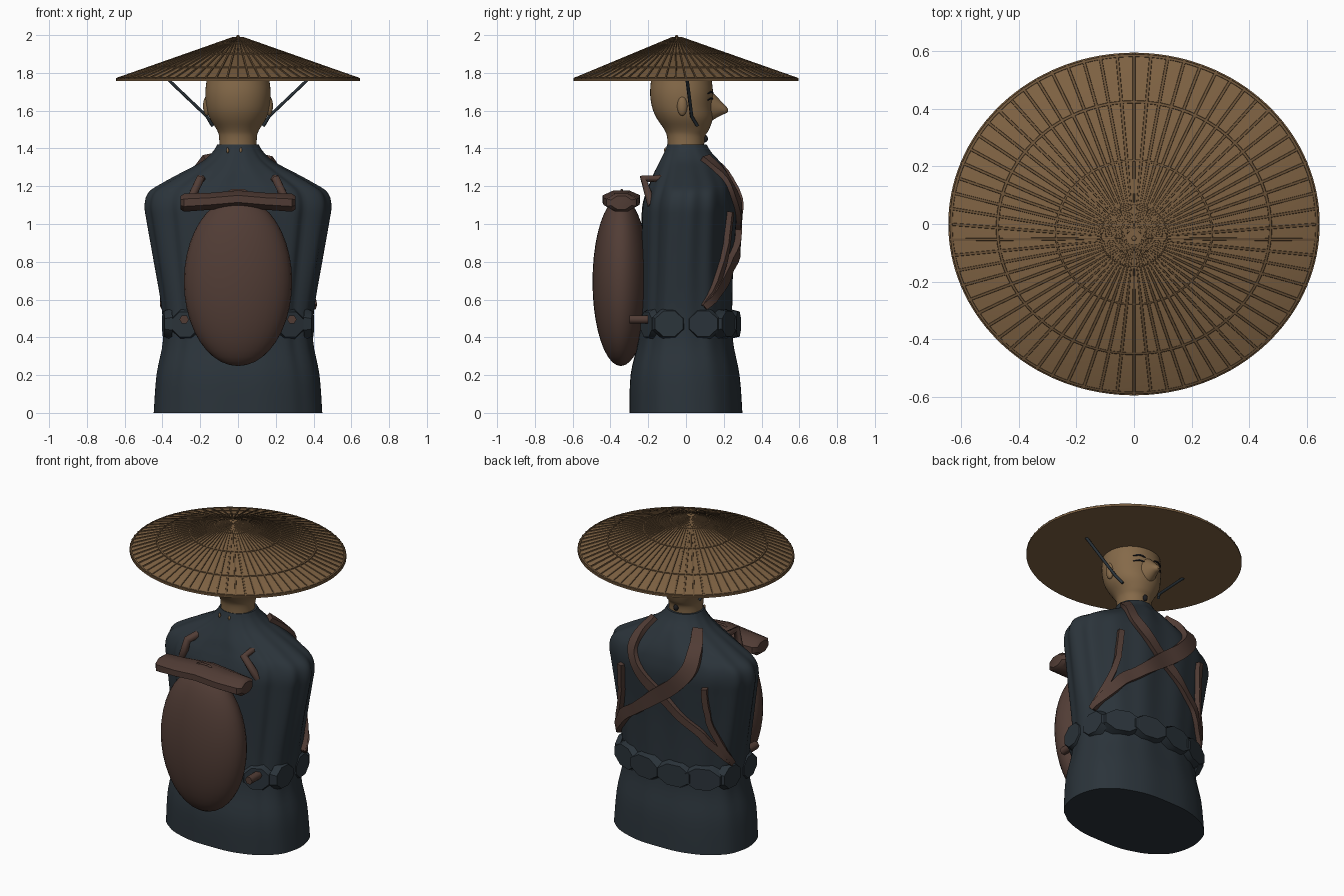
import bpy, bmesh
from math import sin, cos, pi, radians, copysign
from mathutils import Vector, Matrix
from mathutils.bvhtree import BVHTree

cube = bpy.data.objects.get("Cube")
if cube:
    bpy.data.objects.remove(cube)


def material(name, *rgb):
    m = bpy.data.materials.new(name)
    m.use_nodes = True
    m.diffuse_color = (*rgb, 1)
    m.node_tree.nodes["Principled BSDF"].inputs["Base Color"].default_value = (*rgb, 1)
    return m


STRAW = material("straw", .212, .123, .056)
RIB = material("dark straw", .15, .087, .04)
SKIN = material("skin", .235, .143, .067)
ROBE = material("robe blue", .024, .034, .043)
LEATHER = material("leather brown", .083, .046, .036)
INK = material("ink black", .012, .012, .014)


def add(name, bm, *mats):
    bmesh.ops.recalc_face_normals(bm, faces=bm.faces[:])
    me = bpy.data.meshes.new(name)
    bm.to_mesh(me)
    ob = bpy.data.objects.new(name, me)
    bpy.context.collection.objects.link(ob)
    for m in mats:
        me.materials.append(m)
    return ob


def grid(bm, rows, closed=False):
    """Skin a list of point rows; closed joins every row into a loop."""
    vs = [[bm.verts.new(p) for p in r] for r in rows]
    n = len(rows[0])
    for a, b in zip(vs, vs[1:]):
        for i in range(n if closed else n - 1):
            j = (i + 1) % n
            bm.faces.new((a[i], a[j], b[j], b[i]))
    return vs


def solid(name, rows, mat):
    """Closed loops skinned and capped at both ends."""
    bm = bmesh.new()
    vs = grid(bm, rows, True)
    bm.faces.new(vs[0])
    bm.faces.new(vs[-1])
    add(name, bm, mat)
    return BVHTree.FromBMesh(bm)


def spline(keys, steps):
    """Smooth curve through tuples of any length."""
    k = [keys[0], *keys, keys[-1]]
    out = []
    for a, b, c, d in zip(k, k[1:], k[2:], k[3:]):
        for s in range(steps):
            t = s / steps
            out.append([(2*q + (r-p)*t + (2*p-5*q+4*r-w)*t*t + (3*q-p-3*r+w)*t**3) / 2
                        for p, q, r, w in zip(a, b, c, d)])
    return out + [list(keys[-1])]


def loft(name, keys, mat, seg, fold=lambda a, z: 1):
    """Stacked sections: height, half width, back y, front y, squareness."""
    rows = []
    for z, rx, yb, yf, power in spline(keys, 4):
        row = []
        for i in range(seg):
            a = 2 * pi * i / seg
            f = fold(a, z)
            c, s = [copysign(abs(v) ** (2 / power), v) * f for v in (cos(a), sin(a))]
            row.append((rx * c, (yb + yf) / 2 + (yf - yb) / 2 * s, z))
        rows.append(row)
    return solid(name, rows, mat)


def band(name, tree, keys, mat, thick=.02, lift=.006):
    """Flat strap laid along a surface; keys are x, y, z, width."""
    keys = spline(keys, 6)
    pts = [Vector(k[:3]) for k in keys]
    rows = []
    for i, p in enumerate(pts):
        q, n, _, _ = tree.find_nearest(p)
        along = pts[min(i + 1, len(pts) - 1)] - pts[max(i - 1, 0)]
        side = along.cross(n).normalized() * keys[i][3] / 2
        lo, hi = q - n * .004, q + n * (lift + thick)
        rows.append([lo - side, hi - side, hi + side, lo + side])
    solid(name, rows, mat)


def tube(name, pts, radius, mat):
    cu = bpy.data.curves.new(name, "CURVE")
    cu.dimensions = "3D"
    cu.bevel_depth, cu.bevel_resolution, cu.use_fill_caps = radius, 1, True
    sp = cu.splines.new("POLY")
    sp.points.add(len(pts) - 1)
    for v, p in zip(sp.points, pts):
        v.co = (*p, 1)
    cu.materials.append(mat)
    ob = bpy.data.objects.new(name, cu)
    bpy.context.collection.objects.link(ob)


def ball(name, loc, size, mat):
    bm = bmesh.new()
    bmesh.ops.create_uvsphere(bm, u_segments=32, v_segments=20, radius=1,
                              matrix=Matrix.LocRotScale(loc, None, size))
    add(name, bm, mat)


def pouch(name, loc, normal, size):
    """Eight-sided pad tapering outward along the normal."""
    bm = bmesh.new()
    bmesh.ops.create_cone(bm, cap_ends=True, segments=8, radius1=1, radius2=.8, depth=1,
                          matrix=Matrix.LocRotScale(loc, normal.to_track_quat("Z", "Y"), size)
                          @ Matrix.Rotation(pi / 8, 4, "Z"))
    add(name, bm, ROBE)


# Robe with soft vertical folds and a crease behind each sleeve
def folds(a, z):
    fade = min(1, max(.2, z / .8)) * min(1, (1.45 - z) * 5)
    crease = sum(max(0, 1 - abs(a - pi * k) / .13) for k in (1.24, 1.76))
    return 1 + fade * (.014 * cos(14 * a) + .014 * cos(9 * a + 1) * sin(a) - .035 * crease)


robe_tree = loft("robe", [
    (0, .445, -.3, .3, 2.3), (.2, .43, -.295, .285, 2.3), (.38, .395, -.255, .25, 2.3),
    (.55, .4, -.24, .245, 2.3), (.8, .44, -.235, .25, 2.2), (1, .475, -.235, .265, 2.1),
    (1.1, .488, -.23, .27, 2.1), (1.17, .465, -.21, .26, 2.1), (1.22, .39, -.19, .245, 2.1),
    (1.27, .3, -.17, .22, 2), (1.33, .19, -.14, .18, 2), (1.38, .135, -.115, .135, 2),
    (1.42, .11, -.1, .11, 2)], ROBE, 120, folds)

# Waist pouches, broader ones meeting as a sash in front
for i, (x, y) in enumerate([(.31, -.24), (.41, -.095), (.41, .1), (.29, .25), (.1, .27)]):
    for s in (-1, 1):
        q, n, _, _ = robe_tree.find_nearest(Vector((s * x, y, .47)))
        out = Vector((s * x / .2, y / .07, 0)).normalized() if i in (0, 3, 4) else Vector((s, y, 0))
        pouch(f"waist_pouch_{i}_{'left' if s > 0 else 'right'}", q, out,
              (.1 if i < 3 else .14, .09, .04 if i < 3 else .07))

# Head and nose
head_tree = loft("head", [
    (1.38, .1, -.095, .095, 2.1), (1.46, .1, -.1, .1, 2.1), (1.5, .113, -.115, .122, 2.1),
    (1.56, .15, -.155, .142, 2.1), (1.62, .167, -.18, .14, 2.1), (1.7, .173, -.19, .143, 2.1),
    (1.8, .16, -.18, .13, 2.1)], SKIN, 48)
solid("nose", [[(w * cos(k * pi / 10), y, z + h * sin(k * pi / 10)) for k in range(20)]
               for y, w, h, z in spline([(.1, .07, .1, 1.625), (.145, .05, .07, 1.622),
                                         (.185, .033, .038, 1.613), (.21, .021, .02, 1.605),
                                         (.222, .008, .008, 1.602)], 3)], SKIN)
ball("goatee", (0, .1, 1.452), (.015, .016, .02), INK)

for s, side in ((1, "left"), (-1, "right")):
    ball(f"{side}_ear", (s * .165, -.02, 1.625), (.02, .027, .052), SKIN)
    for part, z, w in (("brow", 1.7, .009), ("eye", 1.665, .008)):
        band(f"{side}_{part}", head_tree,
             [(s * .035, .16, z - .008, w / 2), (s * .07, .14, z, w),
              (s * .105, .12, z - .01, w / 2)], INK, .004, .002)
    # Hat cord
    tube(f"{side}_hat_cord", [(s * .375, .005, 1.77), (s * .165, .03, 1.57),
                              (s * .135, .06, 1.52)], .009, ROBE)
    # Chest straps crossing in front, the right one broad, then side straps to the waist
    w = .06 if s > 0 else .09
    band(f"{side}_chest_strap", robe_tree,
         [(s * .15, .1, 1.35, .06), (s * .21, .23, 1.2, w), (s * .13, .28, 1.07, w),
          (0, .3, .96, w), (-s * .17, .28, .83, w * .75), (-s * .32, .26, .72, w * .75),
          (-s * .41, .1, .56, .035)], LEATHER, .02 if s > 0 else .028)
    band(f"{side}_side_strap", robe_tree,
         [(s * .31, .28, 1.06, .035), (s * .33, .25, .85, .035), (s * .4, .1, .56, .035)],
         LEATHER, .022)
    # Pack hooks and lower pegs
    tube(f"{side}_pack_hook", [(s * .19, -.07, 1.24), (s * .2, -.225, 1.24),
                               (s * .265, -.18, 1.1)], .024, LEATHER)
    tube(f"{side}_pack_peg", [(s * .285, -.3, .495), (s * .285, -.2, .495)], .025, LEATHER)
    ball(f"{side}_collar_bead", (s * .035 - .02, -.108, 1.39), (.007, .008, .015), SKIN)

# Back pack with rolled flap and handle
ball("pack", (0, -.345, .695), (.287, .15, .447), LEATHER)
solid("pack_roll", [[(x, -.342 + d * cos(a * pi / 4 + pi / 8) * 1.08,
                      z + h * sin(a * pi / 4 + pi / 8) * 1.08) for a in range(8)]
                    for x, h, d, z in [(-.305, .035, .055, 1.113), (-.285, .048, .08, 1.113),
                                       (-.15, .045, .095, 1.12), (0, .045, .1, 1.133),
                                       (.15, .045, .095, 1.12), (.285, .048, .08, 1.113),
                                       (.305, .035, .055, 1.113)]], LEATHER)
tube("pack_handle", [(-.05, -.34, 1.17), (-.03, -.34, 1.18), (.03, -.34, 1.18),
                     (.05, -.34, 1.17)], .007, LEATHER)


# Wide conical hat
def hat_point(t, a, lift=0):
    return (.645 * t * cos(a), .595 * t * sin(a) - .05 * (1 - t), 1.995 - .227 * t + lift)


SEG = 136
turn = [2 * pi * i / SEG for i in range(SEG)]
bm = bmesh.new()
rim = grid(bm, [[hat_point(1, a, -.01) for a in turn], [hat_point(1, a) for a in turn]], True)
tip = bm.verts.new(hat_point(0, 0))
for i in range(SEG):
    bm.faces.new((rim[1][i], rim[1][(i + 1) % SEG], tip))
bm.faces.new(rim[0])
add("hat", bm, STRAW)

# Slim raised ribs and hoops
PROFILE = [(-1, 0), (-.8, .005), (.8, .005), (1, 0)]
bm = bmesh.new()
for a in turn[::2]:
    rows = []
    for t in (.04, .4, 1):
        w = .0052 * min(1, t * 2.5) / (.62 * t)
        rows.append([hat_point(t, a + u * w, h) for u, h in PROFILE])
    grid(bm, rows)
add("hat_ribs", bm, RIB)
bm = bmesh.new()
for t in (.18, .42, .735, .985):
    grid(bm, [[hat_point(t + u * .008 * min(1, t + .3), a, h * 1.1) for u, h in PROFILE]
              for a in turn + turn[:1]])
add("hat_hoops", bm, RIB)
ball("hat_button", hat_point(0, 0), (.008, .008, .005), STRAW)

# Smooth shading with sharp edges kept
bpy.ops.object.select_all(action="DESELECT")
for ob in bpy.context.scene.objects:
    if ob.type == "MESH" and not ob.name.startswith("hat_"):
        ob.select_set(True)
        bpy.context.view_layer.objects.active = ob
bpy.ops.object.shade_smooth_by_angle(angle=radians(40))
